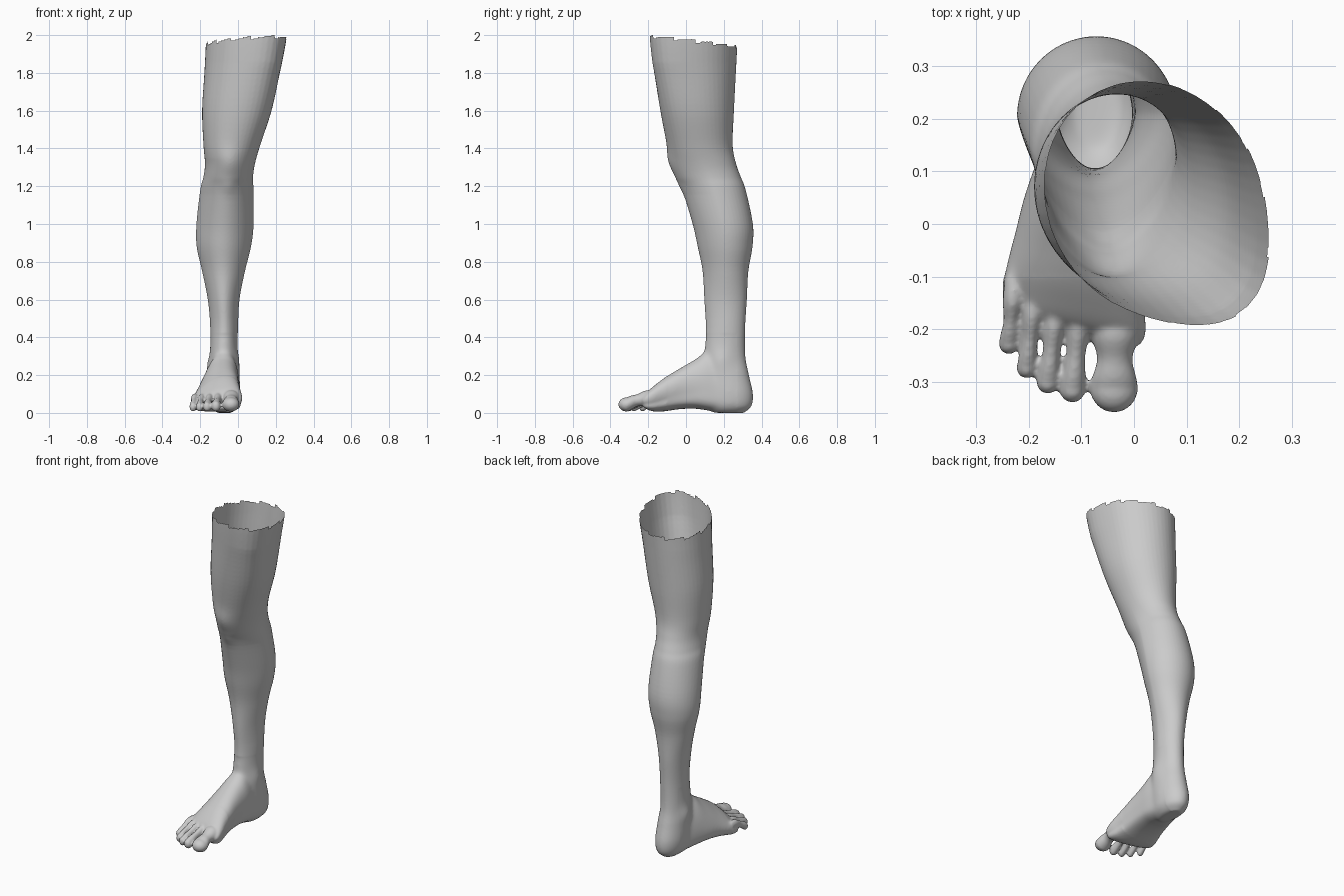
import bpy, bmesh
from math import sin, cos, pi, atan2, sqrt, exp
from mathutils import Vector

if "Cube" in bpy.data.objects:
    bpy.data.objects.remove(bpy.data.objects["Cube"])

N = 48
ANGLES = [2 * pi * i / N for i in range(N)]
bm = bmesh.new()


def clamp(v):
    return max(0.0, min(1.0, v))


def spline(rows, steps):
    """Catmull-Rom interpolation of every column of a table."""
    out = []
    for i in range(len(rows) - 1):
        a, b, c, d = (rows[max(0, min(len(rows) - 1, i + k))] for k in (-1, 0, 1, 2))
        for s in range(steps):
            t = s / steps
            out.append([q + 0.5 * t * (r - p + t * (2*p - 5*q + 4*r - e + t * (3*(q - r) + e - p)))
                        for p, q, r, e in zip(a, b, c, d)])
    return out + [list(rows[-1])]


def loft(rings):
    """Closed skin through a list of point rings."""
    vs = [[bm.verts.new(p) for p in ring] for ring in rings]
    for a, b in zip(vs, vs[1:]):
        for i in range(N):
            j = (i + 1) % N
            bm.faces.new((a[i], a[j], b[j], b[i]))
    bm.faces.new(vs[0])
    bm.faces.new(vs[-1])


# Soft bone swellings: centre, radius, outward push (kneecap, below knee, ankle bones)
BUMPS = [((-.05, -.09, 1.33), .07, (0, -.014, 0)), ((-.05, -.03, 1.2), .04, (0, -.008, 0)),
         ((-.16, .215, .25), .045, (-.014, 0, 0)), ((.0, .18, .28), .05, (.012, 0, 0))]


def swell(p):
    p = Vector(p)
    push = Vector()
    for c, r, d in BUMPS:
        push += Vector(d) * exp(-(p - Vector(c)).length_squared / r ** 2)
    return p + push


# Thigh, calf and heel: z, x min, x max, y front, y back
LEG = [
    (2.10, -.165, .265, -.185, .283), (1.96, -.17, .245, -.175, .273), (1.80, -.178, .215, -.157, .264),
    (1.60, -.19, .175, -.132, .254), (1.42, -.183, .118, -.100, .247), (1.32, -.175, .09, -.077, .265),
    (1.25, -.183, .08, -.054, .290), (1.18, -.20, .082, -.02, .316), (1.00, -.22, .083, .035, .354),
    (.88, -.219, .069, .062, .352), (.75, -.19, .037, .088, .330), (.60, -.16, .008, .097, .322),
    (.45, -.147, .0, .105, .313), (.30, -.150, -.003, .095, .314), (.20, -.157, .008, .09, .333),
    (.10, -.158, .012, .10, .354), (.035, -.145, .002, .11, .345), (.0, -.115, -.03, .14, .305),
]
rings = []
for z, x0, x1, y0, y1 in spline(LEG, 6):
    cx, cy, hw, hd = (x0 + x1) / 2, (y0 + y1) / 2, (x1 - x0) / 2, (y1 - y0) / 2
    thigh = clamp((z - 1.35) / 0.5)
    shin = 0.2 * clamp((1.35 - z) / 0.2) * clamp((z - .2) / .3)
    ring = []
    for a in ANGLES:
        k = 1 + .18 * thigh * max(0, cos(a + pi / 4)) ** 6
        ring.append(swell((cx + k * hw * cos(a) * (1 - shin * max(0, -sin(a))),
                           cy + k * hd * sin(a - .1 * thigh), z)))
    rings.append(ring)
loft(rings)

# Foot: y, x min, x max, z bottom, z top
FOOT = [
    (.22, -.15, .0, .006, .25), (.12, -.185, .004, .012, .325), (.05, -.210, .0, .022, .285),
    (-.03, -.230, -.003, .02, .237), (-.10, -.246, .002, .01, .19), (-.15, -.250, .012, .006, .148),
    (-.18, -.247, .012, .012, .118), (-.198, -.235, .0, .025, .09),
]
rings = []
for y, x0, x1, z0, z1 in spline(FOOT, 5):
    cx, hw = (x0 + x1) / 2, (x1 - x0) / 2
    mid = z0 + 0.32 * (z1 - z0)
    lean = 0.05 * clamp((.2 - y) / .25)
    slant = 0.24 * clamp(-y / .2)
    ring = []
    for a in ANGLES:
        s = sin(a)
        x = cx + hw * cos(a) + lean * max(0, s)
        z = mid + (z1 - mid) * s if s > 0 else mid - (mid - z0) * sqrt(-s)
        ring.append((x, y - slant * (x + .13), z))
    rings.append(ring)
loft(rings)

# Toes: base x, base y, tip centre x, tip centre y, radius, height ratio
TOES = [
    (-.034, -.15, -.038, -.312, .046, .84), (-.097, -.12, -.117, -.315, .0245, 1.2),
    (-.142, -.12, -.164, -.301, .0215, 1.25), (-.186, -.11, -.204, -.274, .0195, 1.3),
    (-.226, -.10, -.238, -.228, .0195, 1.3),
]
for bx, by, tx, ty, r, h in TOES:
    rings = []
    tip_z = .006 + r * h
    for i in range(31):
        s = min(i / 20, 1)
        t = max(0, i - 20) / 10 * pi / 2 * .97
        rad = r * (1 - .27 * exp(-((s - .66) / .2) ** 2)) * cos(t)
        x, y = bx + (tx - bx) * s, by + (ty - by) * s - r * sin(t)
        z = tip_z + (.075 - tip_z) * (1 - s) + .014 * sin(pi * s)
        hv = h if i >= 20 else h * (1 + .15 * sin(pi * s))
        rings.append([(x + rad * cos(a), y, z + rad * hv * sin(a)) for a in ANGLES])
    loft(rings)

bmesh.ops.recalc_face_normals(bm, faces=bm.faces)
mesh = bpy.data.meshes.new("leg")
bm.to_mesh(mesh)
bm.free()
leg = bpy.data.objects.new("leg", mesh)
bpy.context.collection.objects.link(leg)

# Blend all parts into one smooth skin
rm = leg.modifiers.new("blend", 'REMESH')
rm.mode = 'VOXEL'
rm.voxel_size = 0.006
sm = leg.modifiers.new("soften", 'SMOOTH')
sm.factor = 0.5
sm.iterations = 4
skin = bpy.data.meshes.new_from_object(leg.evaluated_get(bpy.context.evaluated_depsgraph_get()))
leg.modifiers.clear()
leg.data = skin

bm = bmesh.new()
bm.from_mesh(skin)

# Extra softening where the foot meets the ankle
joint = [v for v in bm.verts if v.co.z < .42 and -.1 < v.co.y < .27]
for _ in range(35):
    bmesh.ops.smooth_vert(bm, verts=joint, factor=.5, use_axis_x=True, use_axis_y=True, use_axis_z=True)


# Open thigh with a ragged, sloping rim
def above_rim(f):
    x, y, z = f.calc_center_median()
    if z < 1.8:
        return False
    tooth = (atan2(y - .05, x - .04) / (2 * pi) * 13) % 1
    return z > 1.958 - .11 * (y - .05) + .05 * (x - .05) + .018 * (tooth - .4)


bmesh.ops.delete(bm, geom=[f for f in bm.faces if above_rim(f)], context='FACES')
for f in bm.faces:
    f.smooth = True
bm.to_mesh(skin)
bm.free()
